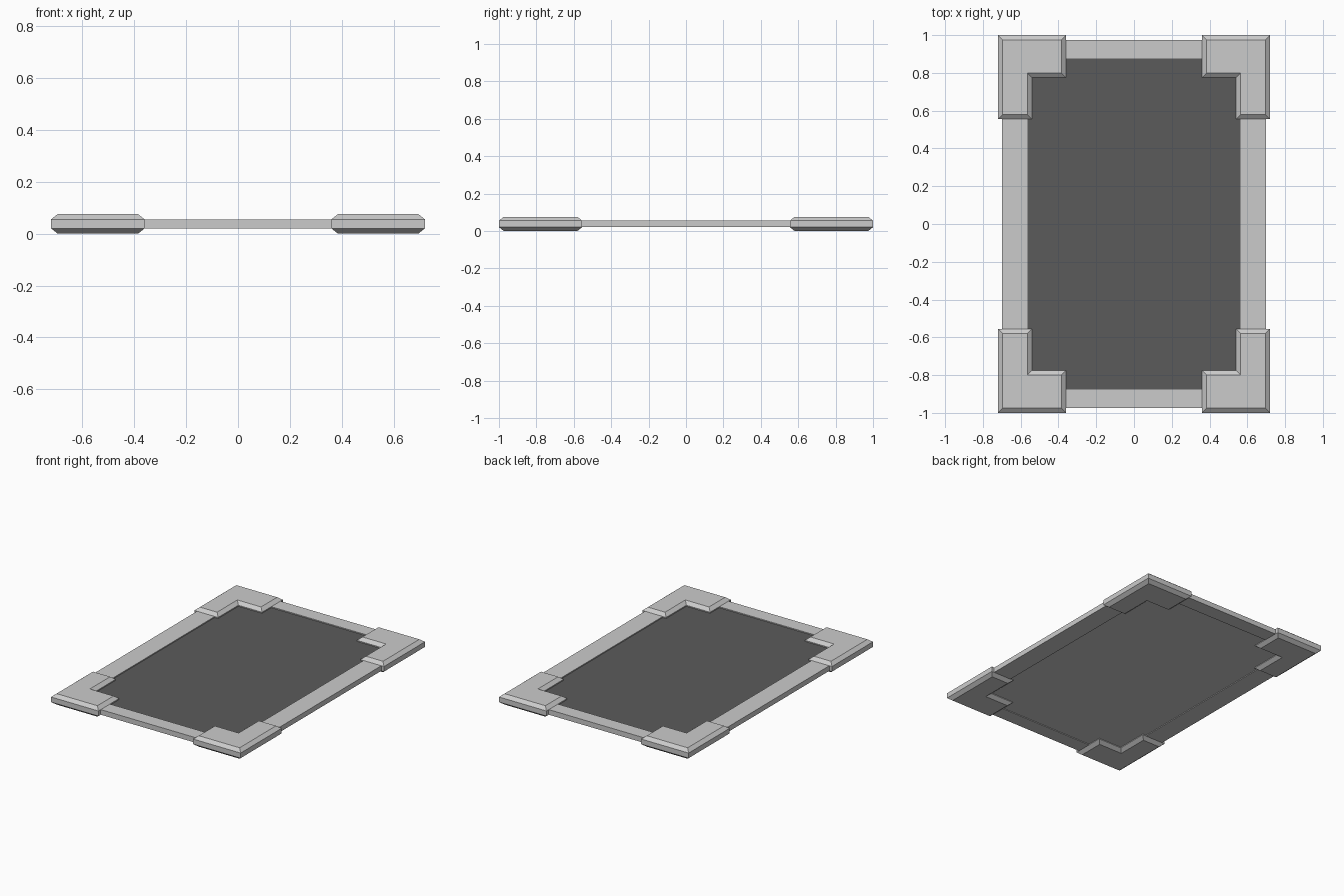
import bpy
import bmesh

cube = bpy.data.objects.get("Cube")
if cube:
    bpy.data.objects.remove(cube, do_unlink=True)


def material(name, value):
    mat = bpy.data.materials.new(name)
    mat.use_nodes = True
    colour = (value, value, value, 1)
    mat.diffuse_color = colour
    mat.node_tree.nodes["Principled BSDF"].inputs["Base Color"].default_value = colour
    return mat


light_grey = material("light grey", 0.6)
dark_grey = material("dark grey", 0.105)


def loft(name, rings, closed=False):
    """Join matching rings of points; cap the ends or close the loop."""
    bm = bmesh.new()
    loops = [[bm.verts.new(p) for p in ring] for ring in rings]
    pairs = list(zip(loops, loops[1:]))
    if closed:
        pairs.append((loops[-1], loops[0]))
    else:
        bm.faces.new(loops[0])
        bm.faces.new(loops[-1])
    for a, b in pairs:
        for i in range(len(a)):
            j = (i + 1) % len(a)
            bm.faces.new((a[i], a[j], b[j], b[i]))
    bmesh.ops.recalc_face_normals(bm, faces=bm.faces)
    mesh = bpy.data.meshes.new(name)
    bm.to_mesh(mesh)
    bm.free()
    obj = bpy.data.objects.new(name, mesh)
    bpy.context.collection.objects.link(obj)
    mesh.materials.append(light_grey)
    return obj


def rectangle(x, y, z):
    return [(x, y, z), (-x, y, z), (-x, -y, z), (x, -y, z)]


# Flat border around the panel
low, high = 0.02, 0.055
loft("border_frame", [rectangle(0.70, 0.975, low), rectangle(0.70, 0.975, high),
                      rectangle(0.565, 0.875, high), rectangle(0.565, 0.875, low)],
     closed=True)

# Recessed panel with a dark upper face
panel = loft("panel", [rectangle(0.565, 0.875, 0.025), rectangle(0.565, 0.875, 0.048)])
panel.data.materials.append(dark_grey)
for face in panel.data.polygons:
    if face.normal.z > 0.5:
        face.material_index = 1

# L-shaped corner bumpers, chamfered above and below: x, y, inward direction
outline = [(0.72, 1, -1, -1), (0.36, 1, 1, -1), (0.36, 0.775, 1, 1),
           (0.54, 0.775, 1, 1), (0.54, 0.555, 1, 1), (0.72, 0.555, -1, 1)]


def bumper_ring(inset, z):
    return [(x + dx * inset, y + dy * inset, z) for x, y, dx, dy in outline]


bumpers = loft("corner_bumpers", [bumper_ring(0.025, 0), bumper_ring(0, low),
                                  bumper_ring(0, high), bumper_ring(0.025, 0.075)])
mirror = bumpers.modifiers.new("four_corners", 'MIRROR')
mirror.use_axis = (True, True, False)
mirror.use_mirror_merge = False
